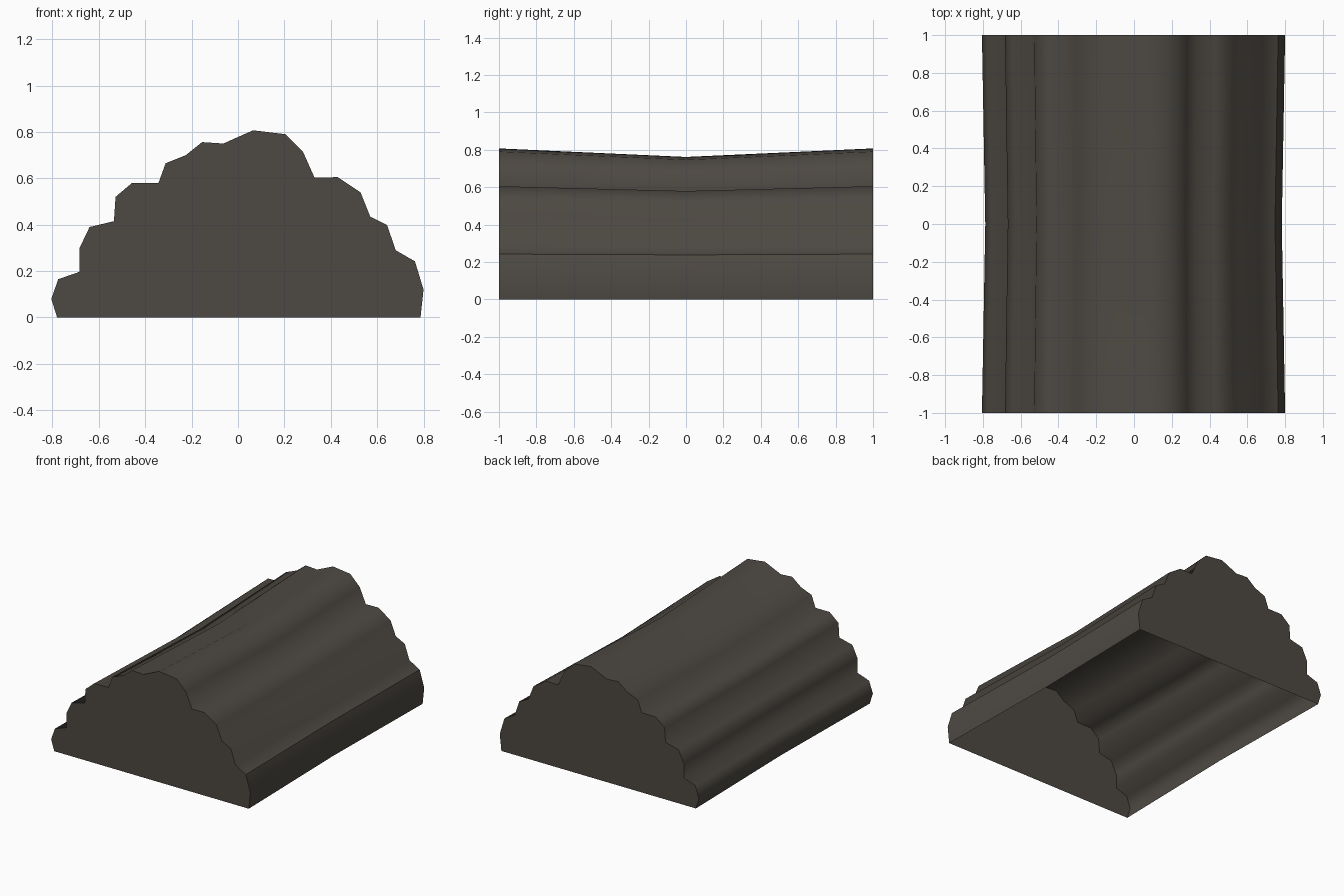
import bpy
import bmesh

if "Cube" in bpy.data.objects:
    bpy.data.objects.remove(bpy.data.objects["Cube"])

# Scalloped mound cross-section, left foot over the top to right foot (x, z)
PROFILE = [
    (-0.78, 0), (-0.805, 0.08), (-0.775, 0.165), (-0.683, 0.197), (-0.683, 0.30),
    (-0.64, 0.39), (-0.535, 0.415), (-0.528, 0.52), (-0.457, 0.58), (-0.343, 0.58),
    (-0.312, 0.665), (-0.225, 0.70), (-0.155, 0.756), (-0.063, 0.75), (0.065, 0.807),
    (0.205, 0.79), (0.28, 0.715), (0.33, 0.603), (0.43, 0.605), (0.528, 0.54),
    (0.57, 0.435), (0.643, 0.398), (0.68, 0.29), (0.763, 0.242), (0.80, 0.12), (0.787, 0),
]
SHARP_INDEX = 23  # hard crease above the right foot


def section(bm, y, waist):
    """One cross-section; waist 1 gives the slightly pinched middle."""
    return [bm.verts.new((x * (1 - 0.022 * waist), y, z - 0.07 * z * z * waist))
            for x, z in PROFILE]


bm = bmesh.new()
rings = [section(bm, y, w) for y, w in ((-1, 0), (0, 1), (1, 0))]

# Smooth outer skin, open underneath
for a, b in zip(rings, rings[1:]):
    for i in range(len(PROFILE) - 1):
        bm.faces.new((a[i], a[i + 1], b[i + 1], b[i])).smooth = True
    bm.edges.get((a[SHARP_INDEX], b[SHARP_INDEX])).smooth = False

# Flat end caps
for ring in (rings[0][::-1], rings[-1]):
    cap = bm.faces.new(ring)
    cap.smooth = False
    for e in cap.edges:
        e.smooth = False

mesh = bpy.data.meshes.new("scalloped_mound")
bm.to_mesh(mesh)
bm.free()

# Dark stone colour
mat = bpy.data.materials.new("dark warm grey")
mat.diffuse_color = (0.075, 0.066, 0.055, 1)
mat.use_nodes = True
mat.node_tree.nodes["Principled BSDF"].inputs["Base Color"].default_value = mat.diffuse_color
mesh.materials.append(mat)
mound = bpy.data.objects.new("scalloped_mound", mesh)
bpy.context.collection.objects.link(mound)
